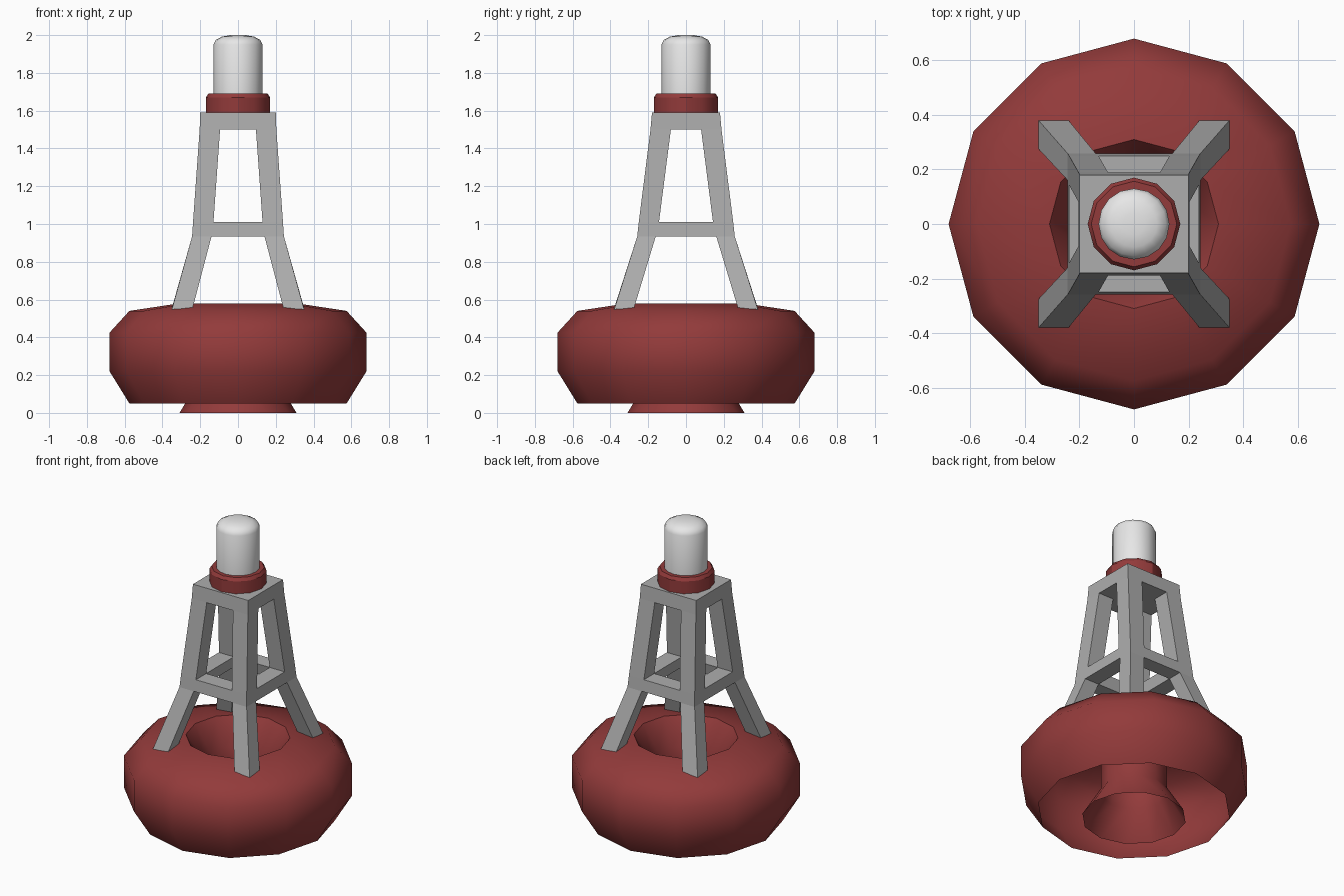
import bpy, bmesh, math

if "Cube" in bpy.data.objects:
    bpy.data.objects.remove(bpy.data.objects["Cube"])


def material(name, rgb):
    m = bpy.data.materials.new(name)
    m.diffuse_color = (*rgb, 1)
    m.use_nodes = True
    m.node_tree.nodes["Principled BSDF"].inputs["Base Color"].default_value = m.diffuse_color
    return m


RED = material("buoy_red", (0.29, 0.043, 0.043))
GREY = material("steel_grey", (0.42, 0.42, 0.42))
WHITE = material("lamp_white", (0.80, 0.80, 0.80))


def make(name, bm, mat, smooth=None):
    bmesh.ops.recalc_face_normals(bm, faces=bm.faces)
    me = bpy.data.meshes.new(name)
    bm.to_mesh(me)
    bm.free()
    me.materials.append(mat)
    ob = bpy.data.objects.new(name, me)
    bpy.context.collection.objects.link(ob)
    if smooth:
        bpy.ops.object.select_all(action='DESELECT')
        ob.select_set(True)
        bpy.context.view_layer.objects.active = ob
        bpy.ops.object.shade_smooth_by_angle(angle=math.radians(smooth))
    return ob


def lathe(name, profile, sides, mat, smooth, cap=True):
    """Spin (radius, z) points about the z axis."""
    bm = bmesh.new()
    rings = [[bm.verts.new((r * math.cos(math.tau * i / sides),
                            r * math.sin(math.tau * i / sides), z))
              for i in range(sides)] for r, z in profile]
    for a, b in zip(rings, rings[1:]):
        for i in range(sides):
            j = (i + 1) % sides
            bm.faces.new((a[i], a[j], b[j], b[i]))
    if cap:
        bm.faces.new(rings[0])
        bm.faces.new(rings[-1])
    return make(name, bm, mat, smooth)


# Float: ring-shaped shell with a waisted centre hole, open underneath
lathe("float_ring", [(0.575, 0.05), (0.68, 0.22), (0.68, 0.425), (0.575, 0.54),
                     (0.31, 0.58), (0.20, 0.42), (0.20, 0.18), (0.31, 0.0)],
      12, RED, 50, cap=False)

# Tower: stacked 3x3 cells; legs are corners, crossbeams are edges, top is full
# each level: outer x, outer y, inner x, inner y, outer z, inner z
LEVELS = [(0.35, 0.38, 0.24, 0.275, 0.548, 0.563),
          (0.243, 0.258, 0.14, 0.16, 0.935, 0.935),
          (0.238, 0.25, 0.13, 0.143, 1.01, 1.01),
          (0.203, 0.188, 0.095, 0.08, 1.50, 1.50),
          (0.20, 0.18, 0.095, 0.08, 1.59, 1.59)]


def grid_point(i, j, k):
    ox, oy, ix, iy, oz, iz = LEVELS[k]
    inner = (i in (1, 2)) + (j in (1, 2))
    return ((-ox, -ix, ix, ox)[i], (-oy, -iy, iy, oy)[j],
            oz + (iz - oz) * inner / 2)


def filled(i, j, k):
    if not (0 <= i < 3 and 0 <= j < 3 and 0 <= k < 4):
        return False
    corner = i != 1 and j != 1
    return corner or k == 3 or (k == 1 and (i, j) != (1, 1))


bm = bmesh.new()
verts = {}


def vert(key):
    if key not in verts:
        verts[key] = bm.verts.new(grid_point(*key))
    return verts[key]


for c in [(i, j, k) for i in range(3) for j in range(3) for k in range(4)]:
    if not filled(*c):
        continue
    for axis in range(3):
        for side in (0, 1):
            n = list(c)
            n[axis] += 2 * side - 1
            if filled(*n):
                continue
            u, v = (axis + 1) % 3, (axis + 2) % 3
            loop = []
            for du, dv in ((0, 0), (1, 0), (1, 1), (0, 1)):
                p = list(c)
                p[axis] += side
                p[u] += du
                p[v] += dv
                loop.append(vert(tuple(p)))
            bm.faces.new(loop)
make("tower_frame", bm, GREY)

# Lamp collar and lamp
lathe("lamp_collar", [(0.17, 1.585), (0.17, 1.67), (0.157, 1.69)], 12, RED, 30)
lathe("lamp", [(0.13, 1.68), (0.13, 1.95), (0.118, 1.975), (0.085, 1.992),
               (0.04, 2.0)], 16, WHITE, 50)
